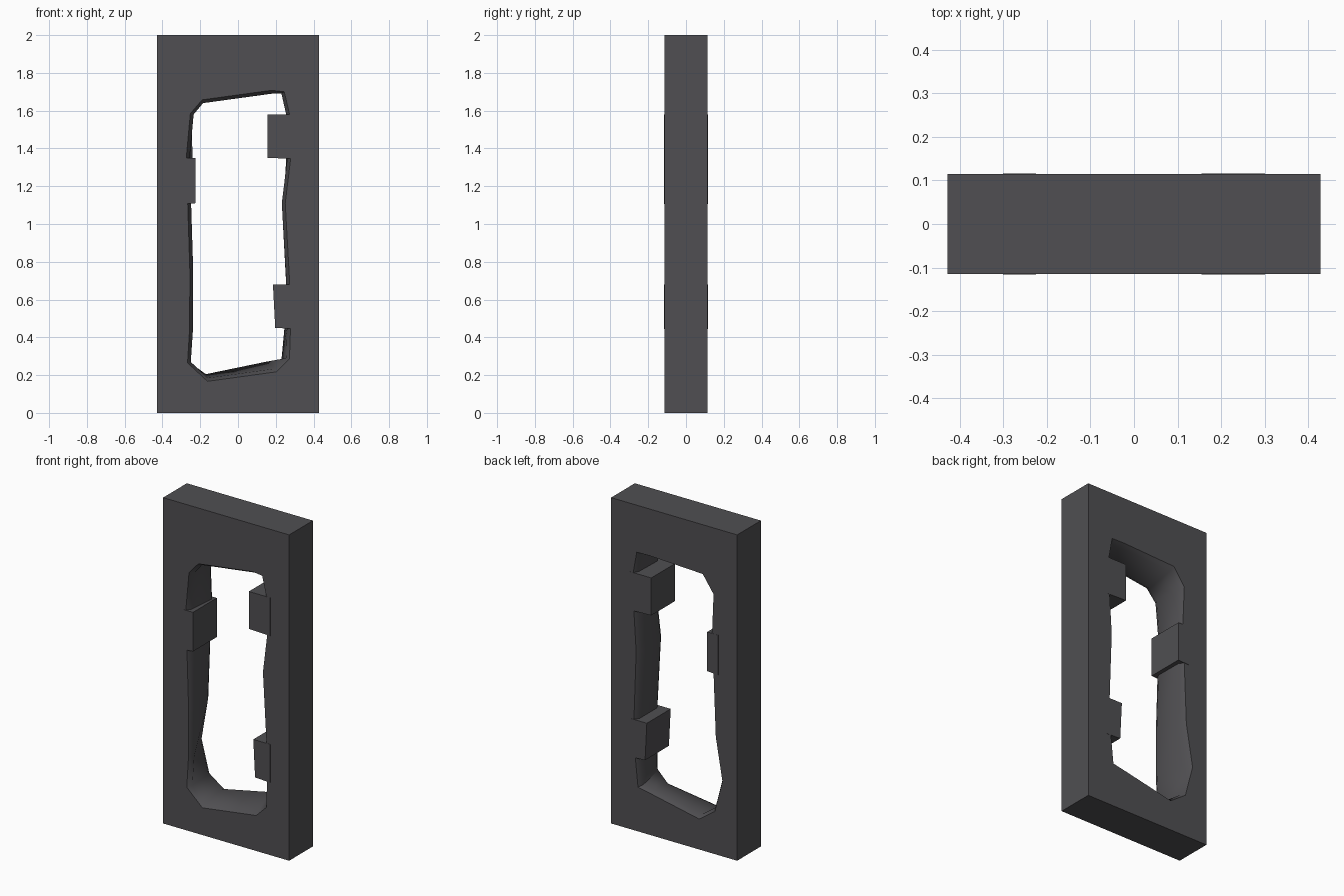
import bpy, bmesh, math

if "Cube" in bpy.data.objects:
    bpy.data.objects.remove(bpy.data.objects["Cube"])

W, D, H = 0.428, 0.115, 2.0

mat = bpy.data.materials.new("dark stone grey")
mat.diffuse_color = (0.08, 0.078, 0.084, 1)
mat.use_nodes = True
mat.node_tree.nodes["Principled BSDF"].inputs["Base Color"].default_value = mat.diffuse_color

# Rough opening, clockwise: front x, front z, back x, back z
HOLE = [
    (-0.185, 1.64, -0.19, 1.68), (0.18, 1.69, 0.17, 1.695),
    (0.23, 1.69, 0.24, 1.70), (0.255, 1.58, 0.26, 1.58),
    (0.26, 1.34, 0.255, 1.34), (0.232, 1.11, 0.24, 1.10),
    (0.255, 0.70, 0.255, 0.68), (0.26, 0.45, 0.245, 0.44),
    (0.255, 0.29, 0.23, 0.28), (0.20, 0.235, 0.145, 0.27),
    (-0.16, 0.185, -0.17, 0.205), (-0.25, 0.27, -0.26, 0.27),
    (-0.238, 0.45, -0.31, 0.46), (-0.237, 0.75, -0.265, 0.72),
    (-0.248, 1.10, -0.25, 1.10), (-0.255, 1.36, -0.24, 1.36),
    (-0.235, 1.58, -0.25, 1.59),
]


def grown(pts, amount):
    """Push opening points outward from its middle."""
    out = []
    n = len(pts)
    for i, (x, z) in enumerate(pts):
        ax, az = pts[i - 1]
        bx, bz = pts[(i + 1) % n]
        tx, tz = bx - ax, bz - az
        k = math.hypot(tx, tz)
        out.append((x - tz / k * amount, z + tx / k * amount))
    return out


def finish(bm, name, angle):
    bmesh.ops.recalc_face_normals(bm, faces=bm.faces)
    me = bpy.data.meshes.new(name)
    bm.to_mesh(me)
    bm.free()
    ob = bpy.data.objects.new(name, me)
    bpy.context.collection.objects.link(ob)
    me.materials.append(mat)
    bpy.ops.object.select_all(action='DESELECT')
    ob.select_set(True)
    bpy.context.view_layer.objects.active = ob
    bpy.ops.object.shade_smooth_by_angle(angle=math.radians(angle))
    return ob


def ring(bm, pts, y):
    return [bm.verts.new((x, y, z)) for x, z in pts]


def bridge(bm, a, b):
    n = len(a)
    for i in range(n):
        j = (i + 1) % n
        bm.faces.new((a[i], a[j], b[j], b[i]))


# Frame slab with worn, soft-edged opening
bm = bmesh.new()
front = [(p[0], p[1]) for p in HOLE]
back = [(p[2], p[3]) for p in HOLE]
rings = [ring(bm, grown(front, 0.018), -D), ring(bm, front, -D + 0.03),
         ring(bm, back, D - 0.03), ring(bm, grown(back, 0.018), D)]
for a, b in zip(rings, rings[1:]):
    bridge(bm, a, b)
rect = [(-W, H), (W, H), (W, 0), (-W, 0)]
outer = [ring(bm, rect, -D), ring(bm, rect, D)]
bridge(bm, *outer)
for o, inner in ((outer[0], rings[0]), (outer[1], rings[3])):
    edges = []
    for loop in (o, inner):
        for i in range(len(loop)):
            edges.append(bm.edges.get((loop[i - 1], loop[i])))
    bmesh.ops.triangle_fill(bm, edges=edges, use_beauty=True)
finish(bm, "stone_frame", 50)

# Stones standing out into the opening: root x, tip x top, tip x bottom, z top, z bottom
STONES = {
    "upper_right_stone": (0.30, 0.155, 0.155, 1.58, 1.35),
    "lower_right_stone": (0.30, 0.185, 0.197, 0.68, 0.45),
    "left_stone": (-0.30, -0.225, -0.225, 1.35, 1.11),
}
for name, (root, tip_t, tip_b, zt, zb) in STONES.items():
    bm = bmesh.new()
    prof = [(root, zt), (tip_t, zt), (tip_b, zb), (root, zb - 0.005)]
    a, b = ring(bm, prof, -D - 0.0008), ring(bm, prof, D + 0.0008)
    bridge(bm, a, b)
    bm.faces.new(a)
    bm.faces.new(b)
    finish(bm, name, 30)
